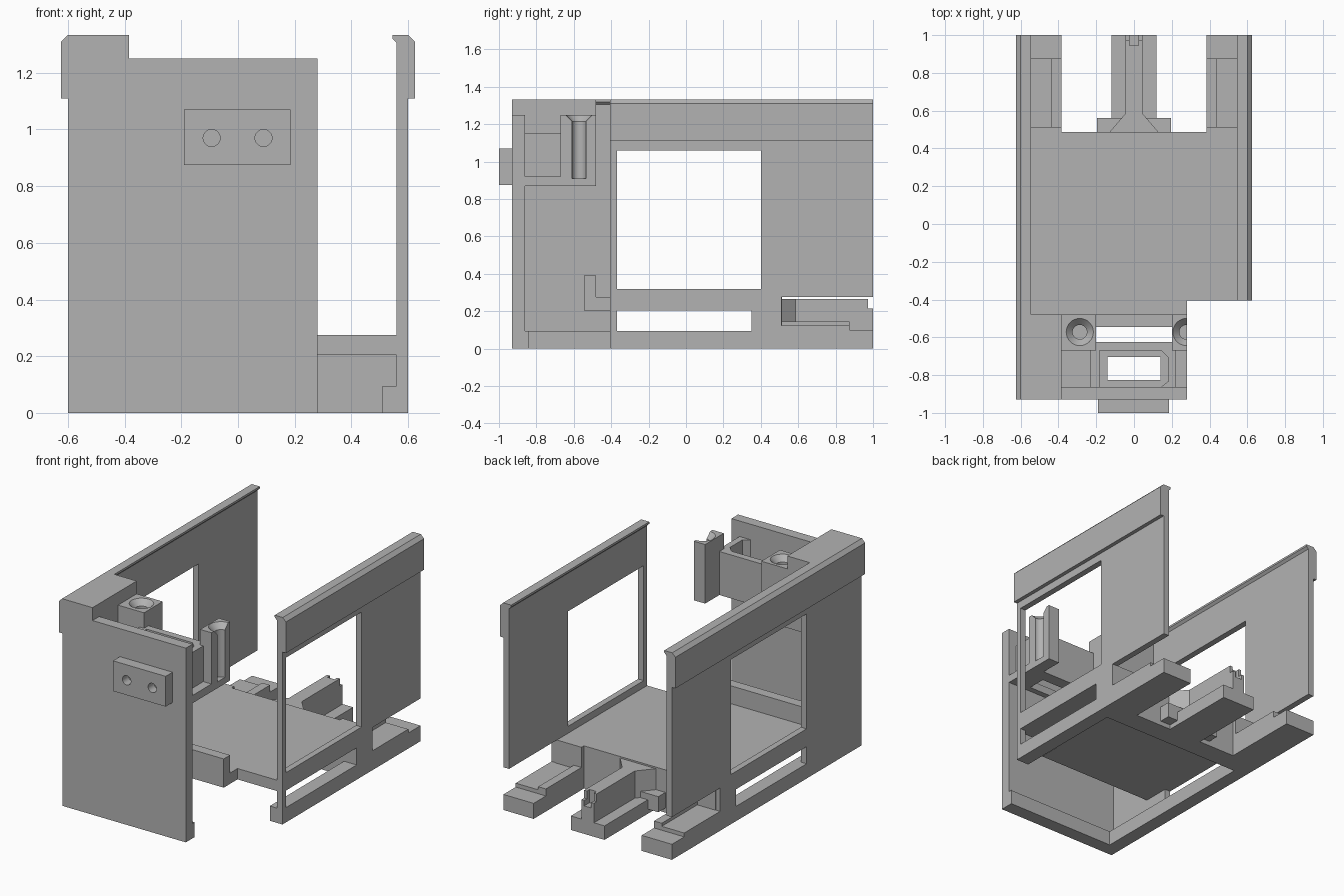
import bpy
import bmesh
from mathutils import Vector

cube = bpy.data.objects.get("Cube")
if cube:
    bpy.data.objects.remove(cube, do_unlink=True)

grey = bpy.data.materials.new("plain grey")
grey.use_nodes = True
grey.diffuse_color = (0.45, 0.45, 0.45, 1)
grey.node_tree.nodes["Principled BSDF"].inputs["Base Color"].default_value = grey.diffuse_color


def finish(name, bm):
    bmesh.ops.recalc_face_normals(bm, faces=bm.faces[:])
    mesh = bpy.data.meshes.new(name)
    bm.to_mesh(mesh)
    bm.free()
    mesh.materials.append(grey)
    obj = bpy.data.objects.new(name, mesh)
    bpy.context.collection.objects.link(obj)
    return obj


def prism(name, profile, axis, start, end):
    """Extrude a 2D profile along an axis; profile uses the other two axes in order."""
    bm = bmesh.new()
    verts = []
    for point in profile:
        co = list(point)
        co.insert("xyz".index(axis), start)
        verts.append(bm.verts.new(co))
    face = bm.faces.new(verts)
    step = Vector((0, 0, 0))
    step["xyz".index(axis)] = end - start
    moved = bmesh.ops.extrude_face_region(bm, geom=[face])["geom"]
    bmesh.ops.translate(bm, vec=step, verts=[v for v in moved if isinstance(v, bmesh.types.BMVert)])
    return finish(name, bm)


def box(name, x, y, z):
    return prism(name, [(x[0], y[0]), (x[1], y[0]), (x[1], y[1]), (x[0], y[1])], "z", *z)


def lathe(name, centre, rings, axis="z", sides=32):
    """Round cutter from (radius, height) rings."""
    bm = bmesh.new()
    verts = [bm.verts.new((r, 0, h)) for r, h in [(0, rings[0][1])] + rings + [(0, rings[-1][1])]]
    edges = [bm.edges.new(pair) for pair in zip(verts, verts[1:])]
    bmesh.ops.spin(bm, geom=verts + edges, axis=(0, 0, 1), cent=(0, 0, 0),
                   angle=6.283185307, steps=sides)
    bmesh.ops.remove_doubles(bm, verts=bm.verts[:], dist=0.0001)
    for v in bm.verts:
        if axis == "y":
            v.co = Vector((v.co.x, v.co.z, v.co.y))
        v.co += Vector(centre)
    return finish(name, bm)


def cut(target, *cutters):
    bpy.context.view_layer.objects.active = target
    for cutter in cutters:
        mod = target.modifiers.new("cut", "BOOLEAN")
        mod.operation = "DIFFERENCE"
        mod.solver = "EXACT"
        mod.object = cutter
        bpy.ops.object.modifier_apply(modifier=mod.name)
        bpy.data.objects.remove(cutter, do_unlink=True)


def smooth(obj):
    bpy.ops.object.select_all(action="DESELECT")
    obj.select_set(True)
    bpy.context.view_layer.objects.active = obj
    bpy.ops.object.shade_smooth_by_angle()


# Side walls with lipped tops, windows, slots and open rear corners
for side, label, front in ((1, "left", -0.405), (-1, "right", -0.93)):
    def span(a, b):
        return sorted((side * a, side * b))

    lip_wall = [(0.56, 0), (0.6, 0), (0.6, 1.11), (0.625, 1.11), (0.625, 1.31), (0.602, 1.333),
                (0.545, 1.333), (0.545, 1.32), (0.56, 1.305)]
    wall = prism(label + "_wall", [(side * x, z) for x, z in lip_wall], "y", front, 1)
    cut(wall,
        box("window", span(0.4, 0.8), (-0.37, 0.4), (0.32, 1.06)),
        box("slot", span(0.4, 0.8), (-0.37, 0.35), (0.095, 0.205)),
        box("rear_opening", span(0.4, 0.8), (0.51, 1.1), (0.125, 0.275)),
        box("rear_step", span(0.4, 0.8), (0.875, 1.1), (0.1, 0.2)))

    # Bottom rail and stepped rear foot
    box(label + "_bottom_rail", span(0.51, 0.57), (front, 0.36), (0, 0.095))
    box(label + "_rear_foot", span(0.385, 0.57), (0.48, 1), (0, 0.1))
    box(label + "_foot_step", span(0.44, 0.57), (0.5, 0.875), (0.09, 0.125))
    box(label + "_foot_ridge", span(0.385, 0.44), (0.5, 0.875), (0.09, 0.145))
    box(label + "_foot_root", span(0.385, 0.57), (0.48, 0.513), (0.09, 0.275))

# Floor plate, rear cross beam and raised front edge
floor = [(-0.57, -0.48), (0.28, -0.48), (0.28, -0.405), (0.57, -0.405), (0.57, 0.488), (-0.57, 0.488)]
prism("floor", floor, "z", 0.205, 0.275)
box("rear_beam", (-0.57, 0.57), (0.35, 0.488), (0, 0.21))
box("floor_front_edge", (-0.57, 0.28), (-0.545, -0.48), (0.205, 0.39))

# Central rear rail with flared web
box("rail_base", (-0.12, 0.12), (0.48, 1), (0, 0.09))
box("rail_shoulder", (-0.195, 0.195), (0.48, 0.56), (0.03, 0.13))
web = [(-0.135, 0.48), (0.135, 0.48), (0.045, 0.585), (0.045, 1), (-0.045, 1), (-0.045, 0.585)]
rail_web = prism("rail_web", web, "z", 0.08, 0.265)
cut(rail_web,
    box("web_end", (-0.1, 0.1), (0.972, 1.1), (0.215, 0.4)),
    box("web_notch", (-0.025, 0.025), (0.945, 1.1), (0.18, 0.4)))

# Front panel with thicker foot
box("front_panel", (-0.6, 0.28), (-0.93, -0.862), (0, 1.25))
box("front_panel_foot", (-0.6, 0.28), (-0.87, -0.84), (0, 0.095))

# Solid corner block
box("corner_block", (-0.57, -0.385), (-0.93, -0.48), (0.87, 1.333))

# Front plate with two round holes
plate = box("front_plate", (-0.19, 0.185), (-1, -0.925), (0.875, 1.07))
cut(plate, *[lathe("hole", (x, -1, 0.97), [(0.03, -0.05), (0.03, 0.06)], "y") for x in (-0.093, 0.09)])
smooth(plate)

# Inner holder: tray with an opening, side walls and back strip
tray = box("holder_tray", (-0.39, 0.28), (-0.865, -0.625), (0.87, 0.92))
cut(tray, box("tray_opening", (-0.14, 0.14), (-0.825, -0.705), (0.5, 1.5)))
box("holder_back", (-0.2, 0.2), (-0.67, -0.625), (0.87, 1.15))
for name, x in (("holder_wall_right", (-0.23, -0.182)), ("holder_wall_left", (0.182, 0.222))):
    box(name, x, (-0.865, -0.66), (0.9, 1.15))
prism("holder_corner", [(0.185, -0.665), (0.14, -0.665), (0.185, -0.71)], "z", 0.9, 1.15)
prism("holder_front_corner", [(0.185, -0.865), (0.14, -0.865), (0.185, -0.83)], "z", 0.9, 1.15)

# Countersunk screw posts
for name, x, centre in (("screw_post_right", (-0.39, -0.2), -0.287), ("screw_post_left", (0.2, 0.28), 0.278)):
    post = box(name, x, (-0.67, -0.48), (0.87, 1.25))
    cut(post, lathe("screw_hole", (centre, -0.572, 0),
                    [(0.038, 0.91), (0.038, 1.215), (0.072, 1.25), (0.072, 1.3)]))
    smooth(post)
